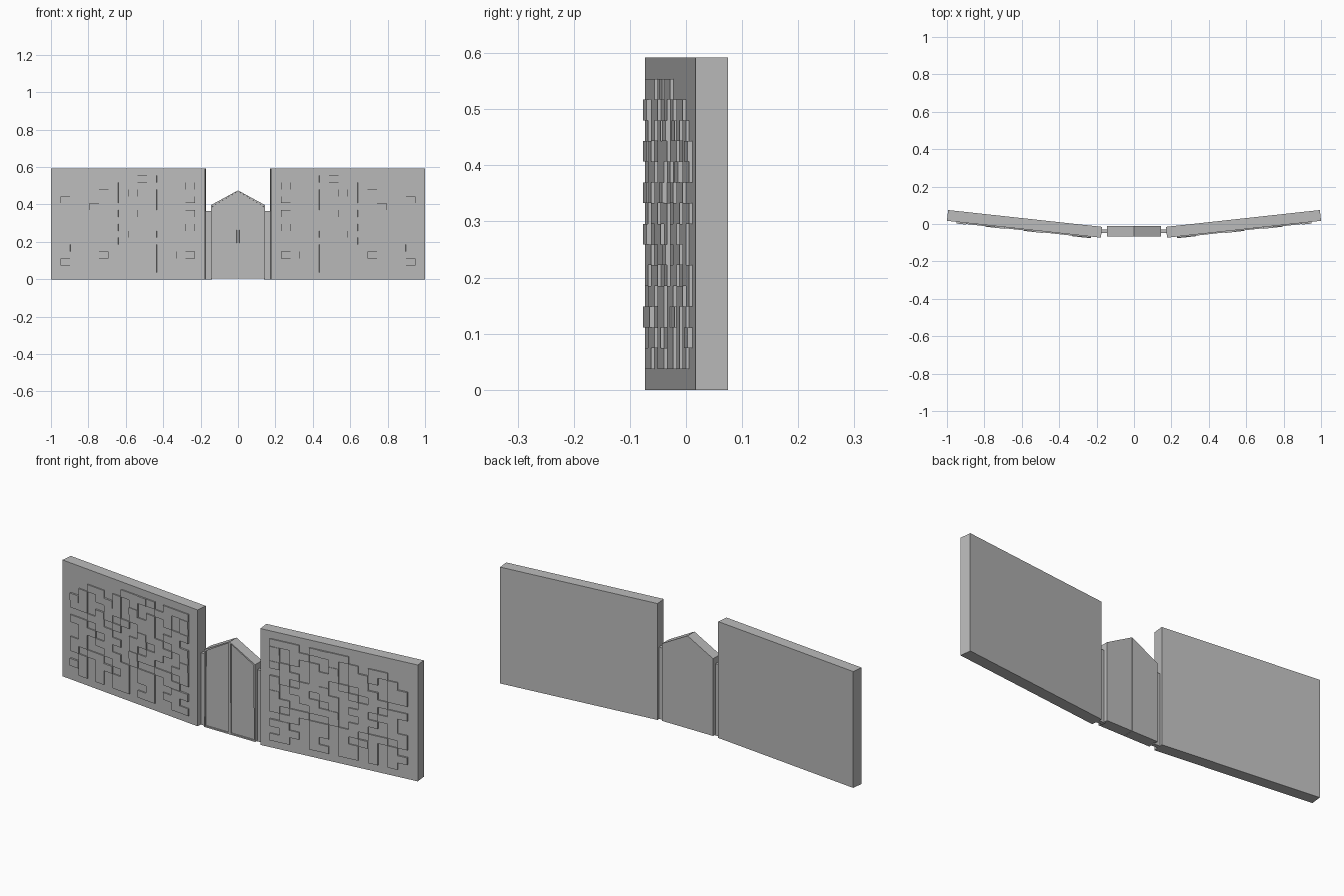
import bpy, bmesh, math
from mathutils import Vector

if "Cube" in bpy.data.objects:
    bpy.data.objects.remove(bpy.data.objects["Cube"])

grey = bpy.data.materials.new("stone grey")
grey.diffuse_color = (0.5, 0.5, 0.5, 1)
grey.use_nodes = True
grey.node_tree.nodes["Principled BSDF"].inputs["Base Color"].default_value = grey.diffuse_color


def make_object(name, bm):
    """Right half in world coordinates, mirrored to the left."""
    bmesh.ops.recalc_face_normals(bm, faces=bm.faces)
    me = bpy.data.meshes.new(name)
    bm.to_mesh(me)
    bm.free()
    me.materials.append(grey)
    ob = bpy.data.objects.new(name, me)
    bpy.context.collection.objects.link(ob)
    mod = ob.modifiers.new("mirror", "MIRROR")
    mod.use_mirror_merge = False
    return ob


def prism(bm, outline, offset):
    """Extrude a closed outline by an offset; returns the starting face."""
    a = [bm.verts.new(p) for p in outline]
    b = [bm.verts.new(Vector(p) + Vector(offset)) for p in outline]
    front = bm.faces.new(a)
    bm.faces.new(b[::-1])
    n = len(a)
    for i in range(n):
        j = (i + 1) % n
        bm.faces.new((a[i], b[i], b[j], a[j]))
    return front


# Frame of the swept-back wall: along its front face, and outwards from it
start = Vector((0.177, -0.073, 0))
end = Vector((1.0, 0.017, 0))
along = (end - start).normalized()
out = Vector((along.y, -along.x, 0))
length = (end - start).length
HEIGHT, THICK = 0.592, 0.058


def wall_box(bm, u0, u1, z0, z1, d0, d1):
    pts = [start + along * u + out * d0 + Vector((0, 0, z))
           for u, z in ((u0, z0), (u1, z0), (u1, z1), (u0, z1))]
    prism(bm, pts, out * (d1 - d0))


# Wall slabs
bm = bmesh.new()
wall_box(bm, 0, length, 0, HEIGHT, -THICK, 0)
make_object("wall_slab", bm)

# Raised brick relief: 0 flat, 1 low brick, 2 tall brick, top row first
pattern = [
    "11101211000000",
    "20110010101100",
    "10101020121010",
    "21001110110012",
    "01101101012011",
    "21011200101100",
    "10110110011011",
    "20011010110110",
    "11001120011010",
    "10110010110011",
    "01101101101101",
    "22001101021010",
    "01101001101012",
    "11001101101010",
]
cell_u, cell_z = 0.0517, 0.0369
raise_by = {"1": 0.006, "2": 0.009}
bm = bmesh.new()
for r, row in enumerate(reversed(pattern)):
    for c, ch in enumerate(row):
        if ch in raise_by:
            u = 0.052 + c * cell_u
            z = 0.0375 + r * cell_z
            wall_box(bm, u, u + cell_u, z, z + cell_z, -0.003, raise_by[ch])
make_object("relief_bricks", bm)

# Gabled gate leaves with recessed front panels
bm = bmesh.new()
leaf = [(0.0004, -0.068, 0.004), (0.144, -0.068, 0.004),
        (0.144, -0.068, 0.397), (0.0004, -0.068, 0.475)]
front = prism(bm, leaf, (0, 0.056, 0))
bmesh.ops.recalc_face_normals(bm, faces=bm.faces)
bmesh.ops.inset_region(bm, faces=[front], thickness=0.010, depth=0)
bmesh.ops.inset_region(bm, faces=[front], thickness=0.0005, depth=-0.006)
make_object("gate_leaf", bm)

# Thin hinge strips joining the gate to the walls
bm = bmesh.new()
prism(bm, [(0.138, -0.049, 0), (0.182, -0.049, 0),
           (0.182, -0.049, 0.365), (0.138, -0.049, 0.365)], (0, 0.019, 0))
make_object("hinge_strip", bm)
